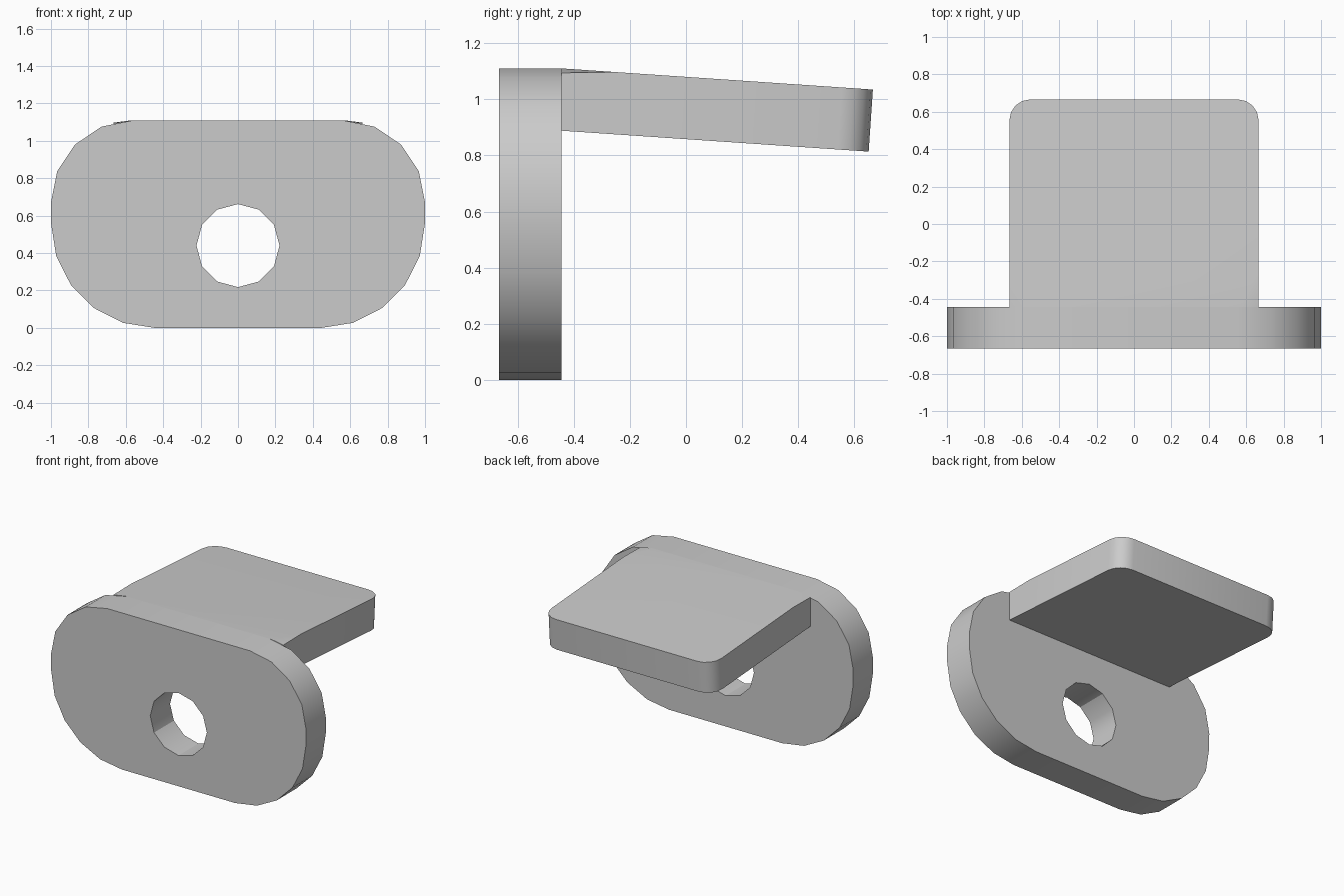
import bpy, bmesh
from math import sin, cos, radians

if "Cube" in bpy.data.objects:
    bpy.data.objects.remove(bpy.data.objects["Cube"])

grey = bpy.data.materials.new("plain grey")
grey.use_nodes = True
COLOUR = (0.6, 0.6, 0.6, 1)
grey.diffuse_color = COLOUR
grey.node_tree.nodes["Principled BSDF"].inputs["Base Color"].default_value = COLOUR

BACK, THICK = -0.444, 0.222


def arc(cx, cy, r, start, end, steps):
    angles = [radians(start + (end - start) * i / steps) for i in range(steps + 1)]
    return [(cx + r * cos(a), cy + r * sin(a)) for a in angles]


def mirrored(half):
    return half + [(-x, y) for x, y in reversed(half)]


def finish(bm, name):
    bmesh.ops.recalc_face_normals(bm, faces=bm.faces)
    mesh = bpy.data.meshes.new(name)
    bm.to_mesh(mesh)
    bm.free()
    mesh.materials.append(grey)
    obj = bpy.data.objects.new(name, mesh)
    bpy.context.collection.objects.link(obj)
    bpy.ops.object.select_all(action="DESELECT")
    obj.select_set(True)
    bpy.context.view_layer.objects.active = obj
    bpy.ops.object.shade_smooth_by_angle(angle=radians(30))


# Upright plate: rounded outline with a twelve-sided hole
bm = bmesh.new()
outline = mirrored(arc(0.444, 0.555, 0.555, -90, 0, 5) + arc(0.56, 0.67, 0.44, 0, 90, 4))
hole = arc(0, 0.44, 0.222, 0, 330, 11)
for loop in (outline, hole):
    verts = [bm.verts.new((x, BACK - THICK, z)) for x, z in loop]
    for i, v in enumerate(verts):
        bm.edges.new((verts[i - 1], v))
bmesh.ops.triangle_fill(bm, use_beauty=True, edges=bm.edges[:], normal=(0, -1, 0))
bmesh.ops.dissolve_limit(bm, angle_limit=0.01, verts=bm.verts[:], edges=bm.edges[:])
sheet = bmesh.ops.extrude_face_region(bm, geom=bm.faces[:])
bmesh.ops.translate(bm, vec=(0, THICK, 0),
                    verts=[g for g in sheet["geom"] if isinstance(g, bmesh.types.BMVert)])
finish(bm, "upright_plate")

# Shelf: sloping slab with rounded far corners, its root corners dipping to the plate
SLOPE, EDGE = 0.068, 0.666
half = [(0.57, BACK), (EDGE, BACK), (EDGE, -0.25)] + arc(0.555, 0.555, 0.111, 0, 90, 4)
bm = bmesh.new()
top, bottom = [], []
for x, y in mirrored(half):
    z = 1.11 - SLOPE * (y - BACK)
    root = y == BACK
    dip = 0.016 if root and abs(x) == EDGE else 0
    top.append(bm.verts.new((x, y, z - dip)))
    shift = 0 if root else SLOPE * THICK
    bottom.append(bm.verts.new((x, y - shift, z - THICK + SLOPE * -shift * -1)))
n = len(top)
bm.faces.new(bottom)
bm.faces.new(top[:3])
bm.faces.new(top[-3:])
bm.faces.new([top[0]] + top[2:n - 2] + [top[-1]])
for i in range(n):
    bm.faces.new((top[i - 1], top[i], bottom[i], bottom[i - 1]))
finish(bm, "shelf")
